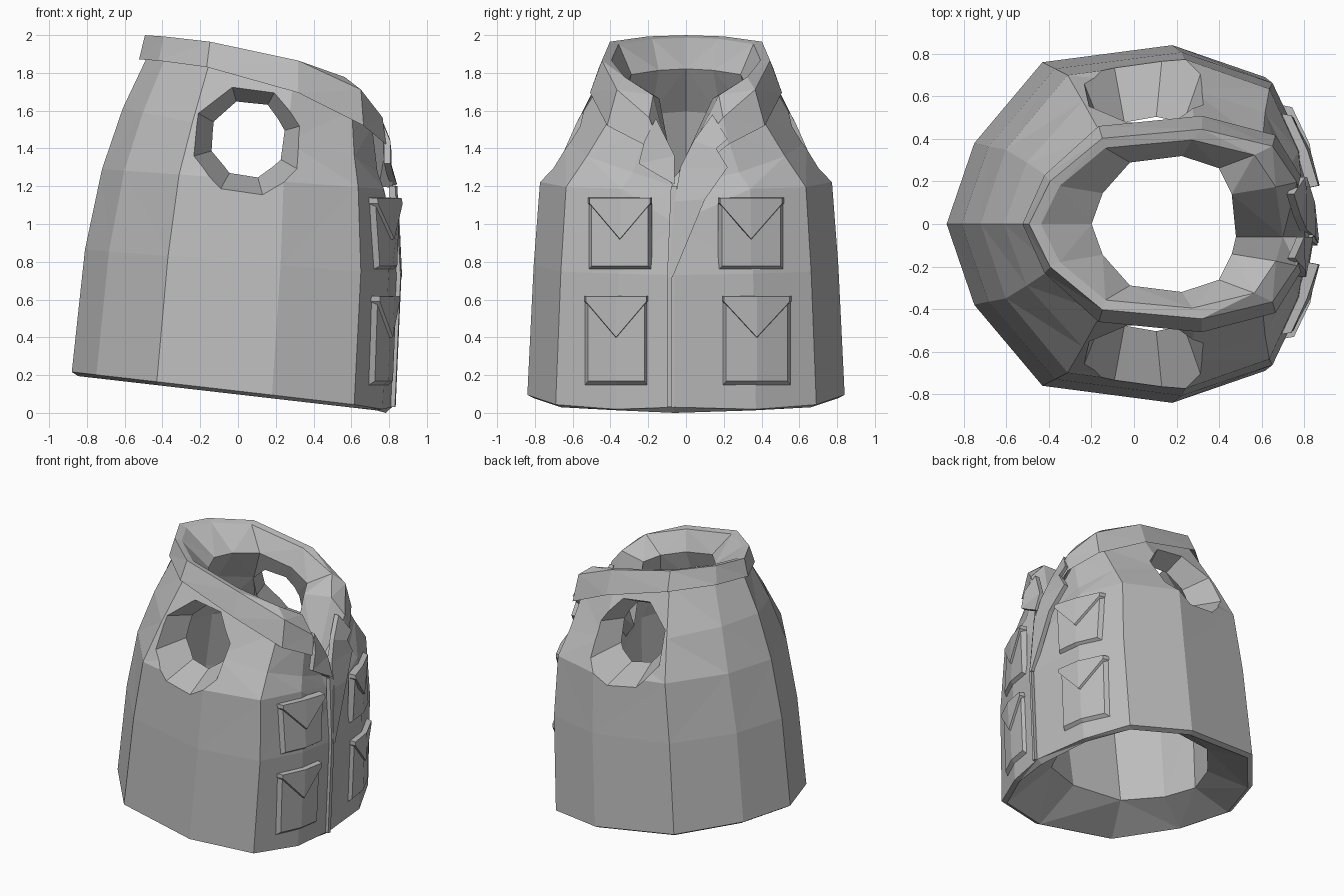
import bpy, bmesh
from math import cos, sin, tau
from mathutils import Vector
from mathutils.bvhtree import BVHTree

cube = bpy.data.objects.get("Cube")
if cube:
    bpy.data.objects.remove(cube)

grey = bpy.data.materials.new("grey cloth")
grey.use_nodes = True
grey.diffuse_color = (0.5, 0.5, 0.5, 1)
grey.node_tree.nodes["Principled BSDF"].inputs["Base Color"].default_value = (0.5, 0.5, 0.5, 1)


def finish(name, bm):
    """Turn a bmesh into a flat-shaded object."""
    bmesh.ops.recalc_face_normals(bm, faces=bm.faces[:])
    mesh = bpy.data.meshes.new(name)
    bm.to_mesh(mesh)
    ob = bpy.data.objects.new(name, mesh)
    bpy.context.collection.objects.link(ob)
    mesh.materials.append(grey)
    return ob


# Body cross-section, from the back round one side to the front
half = [(-.86, 0), (-.73, .38), (-.41, .76), (.2, .84), (.635, .69), (.785, .37)]
section = half + [(.835, -.06)] + [(x, -y) for x, y in half[:0:-1]]


def ring(bm, cx, sx, sy, z, tilt, curve, drop, front_z):
    """One loop of the body; the front point has its own height for the neckline."""
    loop = []
    for i, (px, py) in enumerate(section):
        x, y = cx + px * sx, py * sy
        u = x + .5
        h = z - tilt * u - curve * u * u - drop * max(0, x - .6)
        if i == len(half):
            y, h = py, front_z
        loop.append(bm.verts.new((x, y, h)))
    return loop


# Outside from hem to neck, over the collar, then down the inside
levels = [
    (-.02, 1, 1, .173, .115, 0, .05, .03),
    (.03, .977, .96, .84, .08, 0, 0, .73),
    (.06, .907, .92, 1.275, .07, 0, 0, 1.0),
    (.095, .82, .76, 1.59, .2, 0, .5, 1.12),
    (.145, .72, .545, 1.9, .05, .2, .3, 1.2),
    (.16, .795, .605, 1.87, .05, .2, .3, 1.19),
    (.165, .765, .53, 2.0, .05, .14, .9, 1.25),
    (.14, .67, .47, 1.99, .05, .14, .9, 1.23),
    (.145, .4, .38, 1.85, .05, .15, .9, 1.2),
    (.1, .54, .48, 1.62, .18, 0, 0, 1.1),
    (.06, .61, .63, 1.255, .07, 0, 0, 1.0),
    (.03, .65, .65, .84, .08, 0, 0, .73),
    (-.01, .63, .61, .28, 0, 0, 0, .27),
    (-.02, .96, .96, .155, .115, 0, 0, 0),
]
bm = bmesh.new()
loops = [ring(bm, *level) for level in levels]
n = len(section)
for k, low in enumerate(loops):
    high = loops[(k + 1) % len(loops)]
    for i in range(n):
        j = (i + 1) % n
        bm.faces.new((low[i], low[j], high[j], high[i]))
bmesh.ops.triangulate(bm, faces=bm.faces[:])
surface = BVHTree.FromBMesh(bm)
body = finish("vest_body", bm)

# Tapered eight-sided armholes that follow the lean of the shoulders
SIDES = 8
for side, label in ((1, "left"), (-1, "right")):
    bm = bmesh.new()
    ends = []
    for depth, radius in ((.9, .42), (.28, .145)):
        loop = []
        for i in range(SIDES):
            angle = tau * (i + .35) / SIDES
            dx, dz = radius * cos(angle), radius * sin(angle)
            loop.append(bm.verts.new((.05 + dx, side * (depth - .5 * dz), 1.44 + dz)))
        ends.append(loop)
    for i in range(SIDES):
        j = (i + 1) % SIDES
        bm.faces.new((ends[0][i], ends[0][j], ends[1][j], ends[1][i]))
    for loop in ends:
        bm.faces.new(loop)
    cutter = finish(label + "_armhole_cutter", bm)
    cutter.hide_render = True
    cutter.hide_set(True)
    cut = body.modifiers.new(label + "_armhole", "BOOLEAN")
    cut.operation = "DIFFERENCE"
    cut.solver = "EXACT"
    cut.object = cutter

# Bake the armholes and drop the cutters
bpy.context.view_layer.update()
baked = bpy.data.meshes.new_from_object(body.evaluated_get(bpy.context.evaluated_depsgraph_get()))
body.modifiers.clear()
body.data = baked
for ob in [o for o in bpy.data.objects if o.name.endswith("_cutter")]:
    bpy.data.objects.remove(ob)


def on_front(y, z, lift):
    """Point on the front of the body, raised by lift; bridges the neck opening."""
    hit = surface.ray_cast(Vector((3, y, z)), Vector((-1, 0, 0)))[0]
    x = hit.x if hit else 0
    if abs(y) < .26 and z > 1.1:
        x = max(x, .81 - .22 * (z - 1.2))
    return Vector((x + lift, y, z))


def strip(name, side_a, side_b, thick, inset=0):
    """Raised plate between two (y, z) lines laid on the front."""
    outline = side_a + side_b
    cy = sum(p[0] for p in outline) / len(outline)
    cz = sum(p[1] for p in outline) / len(outline)
    bm = bmesh.new()

    def row(points, lift, shrink):
        return [bm.verts.new(on_front(y + (cy - y) * shrink, z + (cz - z) * shrink, lift))
                for y, z in points]

    back_a, back_b = row(side_a, -.01, 0), row(side_b, -.01, 0)
    top_a, top_b = row(side_a, thick, inset), row(side_b, thick, inset)
    for i in range(len(side_a) - 1):
        for p, q in ((top_a, top_b), (back_a, back_b), (back_a, top_a), (back_b, top_b)):
            bm.faces.new((p[i], p[i + 1], q[i + 1], q[i]))
    for i in (0, -1):
        bm.faces.new((back_a[i], top_a[i], top_b[i], back_b[i]))
    return finish(name, bm)


# Four chest pockets, each with a pointed flap
for name, y0, y1, z0, z1 in (
        ("upper_right", -.52, -.18, .755, 1.13), ("upper_left", .17, .52, .755, 1.13),
        ("lower_right", -.54, -.2, .14, .61), ("lower_left", .19, .56, .14, .61)):
    mid = (y0 + y1) / 2
    columns = (y0, mid, y1)
    strip(name + "_pocket", [(y, z0) for y in columns], [(y, z1) for y in columns], .025, .12)
    strip(name + "_flap", [(y, z1 + .01) for y in columns],
          [(y0, z1 - .02), (mid, z1 - .22), (y1, z1 - .02)], .042, .06)

# Front closing edge and the two lapels
strip("front_placket", [(-.1, .03), (-.1, .4), (-.1, .72), (-.08, 1.2)],
      [(-.075, .03), (-.075, .4), (-.075, .72), (-.05, 1.2)], .022)
strip("left_lapel", [(-.09, .72), (-.06, 1.12), (-.03, 1.3), (.04, 1.44), (.14, 1.58)],
      [(-.07, .72), (.1, 1.13), (.22, 1.3), (.16, 1.4), (.22, 1.45)], .025)
strip("right_lapel", [(-.06, 1.21), (-.06, 1.36), (-.16, 1.56)],
      [(-.15, 1.26), (-.25, 1.32), (-.22, 1.44)], .025)
